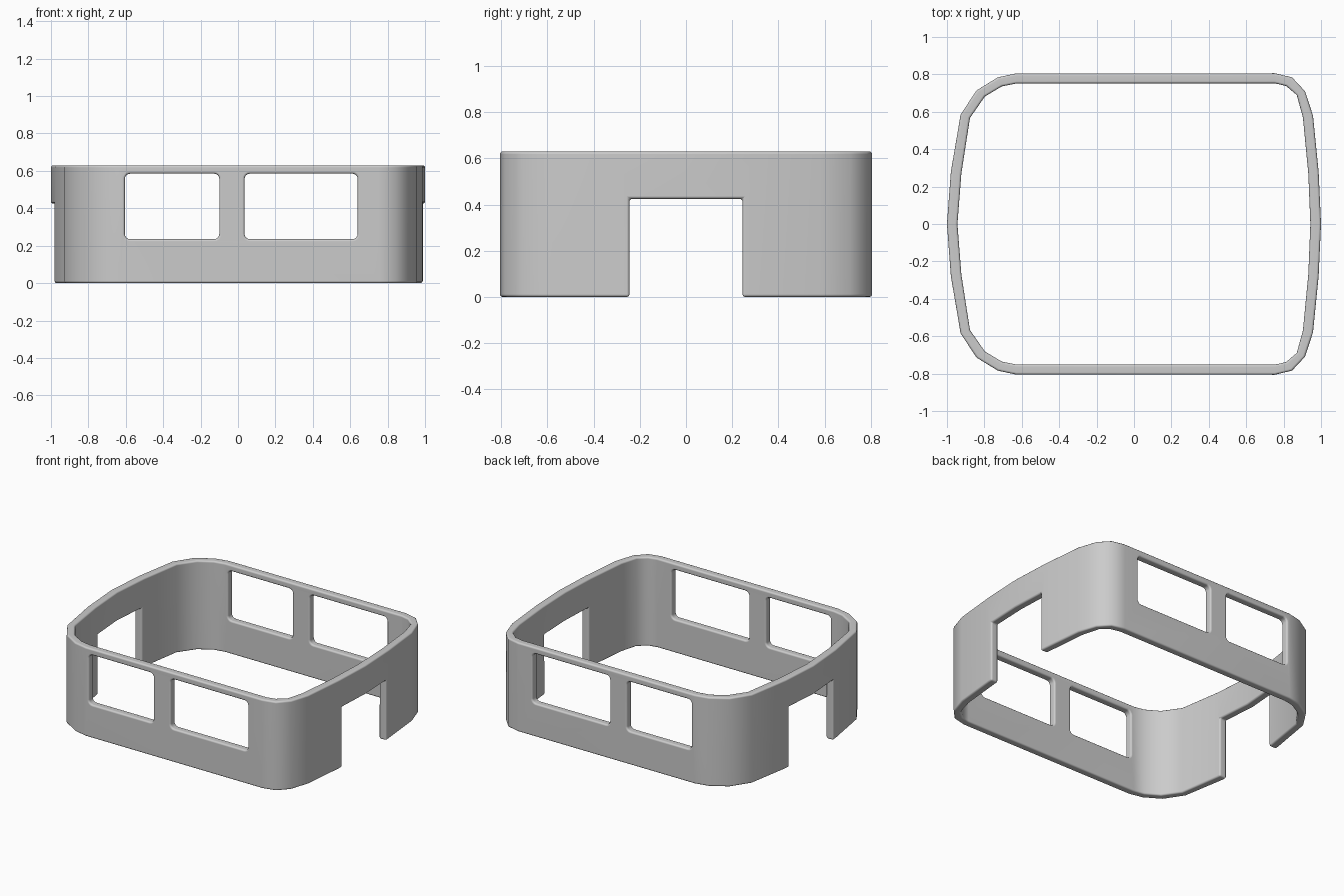
import bpy, bmesh, math

if "Cube" in bpy.data.objects:
    bpy.data.objects.remove(bpy.data.objects["Cube"])

H = 0.63


def make_object(name, bm):
    bmesh.ops.recalc_face_normals(bm, faces=bm.faces)
    me = bpy.data.meshes.new(name)
    bm.to_mesh(me)
    bm.free()
    ob = bpy.data.objects.new(name, me)
    bpy.context.collection.objects.link(ob)
    return ob


def full_loop(half):
    # mirror a half outline (left end to right end, y >= 0) to -y
    return half + [(x, -y) for x, y in reversed(half[1:-1])]


def rounded_rect(x0, x1, z0, z1, r, n=4):
    pts = []
    for cx, cz, a in ((x1 - r, z1 - r, 0), (x0 + r, z1 - r, 90),
                      (x0 + r, z0 + r, 180), (x1 - r, z0 + r, 270)):
        for i in range(n + 1):
            t = math.radians(a + 90 * i / n)
            pts.append((cx + r * math.cos(t), cz + r * math.sin(t)))
    return pts


def prism(name, pts3, vec):
    bm = bmesh.new()
    f = bm.faces.new([bm.verts.new(p) for p in pts3])
    g = bmesh.ops.extrude_face_region(bm, geom=[f])
    bmesh.ops.translate(bm, vec=vec, verts=[v for v in g["geom"] if isinstance(v, bmesh.types.BMVert)])
    return make_object(name, bm)


# wall outlines seen from above
outer = full_loop([(-1, 0), (-0.979, 0.28), (-0.927, 0.585), (-0.842, 0.714), (-0.728, 0.784),
                   (-0.63, 0.805), (0.752, 0.806), (0.845, 0.784), (0.914, 0.71),
                   (0.957, 0.58), (0.987, 0.28), (1, 0)])
inner = full_loop([(-0.944, 0), (-0.923, 0.27), (-0.877, 0.567), (-0.797, 0.682), (-0.706, 0.736),
                   (-0.63, 0.751), (0.754, 0.752), (0.813, 0.738), (0.87, 0.69),
                   (0.903, 0.57), (0.932, 0.27), (0.943, 0)])

# ring wall
bm = bmesh.new()
rings = [[bm.verts.new((x, y, z)) for x, y in loop]
         for loop, z in ((outer, 0), (outer, H), (inner, H), (inner, 0))]
n = len(outer)
for k in range(4):
    a, b = rings[k], rings[(k + 1) % 4]
    for i in range(n):
        j = (i + 1) % n
        bm.faces.new((a[i], a[j], b[j], b[i]))
wall = make_object("cabin_wall", bm)

# window and doorway cutters, each going straight through both walls
cutters = [prism("window_cutter", [(x, -1.2, z) for x, z in rounded_rect(x0, x1, 0.235, 0.585, 0.028)], (0, 2.4, 0))
           for x0, x1 in ((-0.605, -0.10), (0.035, 0.64))]
cutters.append(prism("door_cutter", [(-1.3, -0.245, -0.2), (-1.3, 0.245, -0.2),
                                     (-1.3, 0.245, 0.425), (-1.3, -0.245, 0.425)], (2.6, 0, 0)))
for c in cutters:
    c.hide_render = True
    m = wall.modifiers.new("cut", 'BOOLEAN')
    m.operation = 'DIFFERENCE'
    m.solver = 'EXACT'
    m.object = c

# softened rims
b = wall.modifiers.new("rim", 'BEVEL')
b.width = 0.012
b.segments = 3
b.limit_method = 'ANGLE'
b.angle_limit = math.radians(50)
b.use_clamp_overlap = False

bpy.context.view_layer.objects.active = wall
wall.select_set(True)
for m in list(wall.modifiers):
    bpy.ops.object.modifier_apply(modifier=m.name)
for c in cutters:
    bpy.data.objects.remove(c)
bpy.ops.object.shade_smooth_by_angle(angle=math.radians(40))
wall.modifiers.new("normals", 'WEIGHTED_NORMAL').keep_sharp = True
